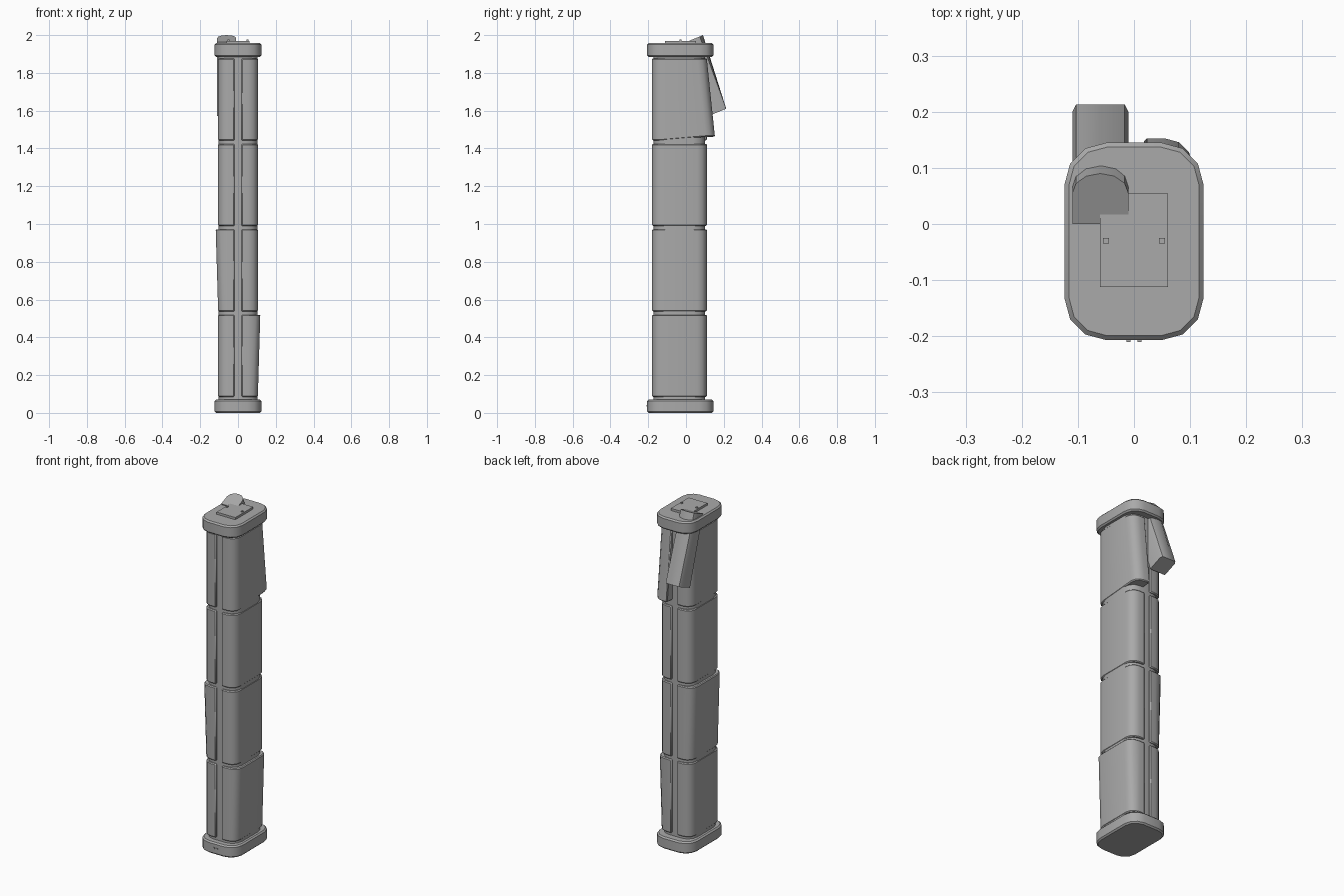
import bpy, bmesh, math

cube = bpy.data.objects.get("Cube")
if cube:
    bpy.data.objects.remove(cube, do_unlink=True)

grey = bpy.data.materials.new("mid_grey")
grey.use_nodes = True
COLOUR = (0.4, 0.4, 0.4, 1)
grey.diffuse_color = COLOUR
grey.node_tree.nodes["Principled BSDF"].inputs["Base Color"].default_value = COLOUR


def corner(cx, cy, r, start, segs=3):
    """Quarter arc from the start angle, in degrees."""
    return [(cx + r * math.cos(math.radians(start + 90 * i / segs)),
             cy + r * math.sin(math.radians(start + 90 * i / segs)))
            for i in range(segs + 1)]


def rounded_rect(hx, hy, r, cy):
    pts = []
    for i, (sx, sy) in enumerate([(1, 1), (-1, 1), (-1, -1), (1, -1)]):
        pts += corner(sx * (hx - r), cy + sy * (hy - r), r, 90 * i)
    return pts


def loft(name, bottom, top, bevel=0.0):
    """Solid between two rings of equal length."""
    bm = bmesh.new()
    a = [bm.verts.new(p) for p in bottom]
    b = [bm.verts.new(p) for p in top]
    bm.faces.new(a[::-1])
    bm.faces.new(b)
    for i in range(len(a)):
        j = (i + 1) % len(a)
        bm.faces.new((a[i], a[j], b[j], b[i]))
    bmesh.ops.recalc_face_normals(bm, faces=bm.faces)
    mesh = bpy.data.meshes.new(name)
    bm.to_mesh(mesh)
    bm.free()
    mesh.materials.append(grey)
    ob = bpy.data.objects.new(name, mesh)
    bpy.context.collection.objects.link(ob)
    bpy.ops.object.select_all(action='DESELECT')
    ob.select_set(True)
    bpy.context.view_layer.objects.active = ob
    bpy.ops.object.shade_smooth_by_angle(angle=math.radians(35))
    if bevel:
        mod = ob.modifiers.new("edge_bevel", 'BEVEL')
        mod.width = bevel
        mod.segments = 1
        mod.limit_method = 'ANGLE'
        mod.angle_limit = math.radians(50)
    return ob


def prism(name, outline, z0, z1, bevel=0.0):
    return loft(name, [(x, y, z0) for x, y in outline],
                [(x, y, z1) for x, y in outline], bevel)


def block(name, x, y, z, w, d, h):
    pts = [(x - w / 2, y - d / 2), (x + w / 2, y - d / 2),
           (x + w / 2, y + d / 2), (x - w / 2, y + d / 2)]
    return prism(name, pts, z, z + h)


# End caps and inner core
cap = rounded_rect(0.124, 0.176, 0.075, -0.031)
prism("bottom_cap", cap, 0, 0.07, 0.008)
prism("top_cap", cap, 1.885, 1.957, 0.008)
prism("core", rounded_rect(0.103, 0.136, 0.062, -0.035), 0.05, 1.9)

# Paired half shells in four tiers, a few of them bent outward
half = ([(0.018, -0.18)] + corner(0.055, -0.13, 0.05, -90)
        + corner(0.055, 0.06, 0.05, 0) + [(0.018, 0.11)])
Z0, STEP, GAP = 0.076, 0.4525, 0.009
for tier in range(4):
    low, high = Z0 + tier * STEP + GAP, Z0 + (tier + 1) * STEP - GAP
    for side, label in ((1, "left"), (-1, "right")):
        ring_low = [[side * x, y, low] for x, y in half]
        ring_high = [[side * x, y, high] for x, y in half]
        if (tier, side) in ((0, 1), (1, -1)):
            for p in ring_high:
                if abs(p[0]) > 0.06:
                    p[0] += side * 0.013
        if (tier, side) == (3, 1):
            for p in ring_low:
                if p[1] > 0:
                    p[1] += 0.043
                    p[2] += 0.02
        loft(f"{label}_panel_{tier + 1}", ring_low, ring_high, 0.005)

# Slanted rear lever: rounded top end, square lower end
X0, X1, MID = -0.11, -0.01, -0.06
arc = [(MID + 0.05 * math.cos(math.radians(a)), math.sin(math.radians(a)))
       for a in range(0, 181, 30)]
top_ring = [(X1, 0.0, 1.963)]
low_ring = [(X1, 0.12, 1.572)]
for x, s in arc:
    y = 0.055 + 0.035 * s
    top_ring.append((x, y, 1.963 + 0.41 * y))
    t = min(1, s * 2.2)
    low_ring.append((x, 0.2 + 0.013 * t, 1.605 + 0.005 * t))
top_ring.append((X0, 0.0, 1.963))
low_ring.append((X0, 0.12, 1.572))
loft("rear_lever", low_ring, top_ring)

# Top plate with two pegs, and two pegs on the front of the bottom cap
block("top_plate", 0, -0.029, 1.95, 0.122, 0.166, 0.02)
for s, label in ((1, "left"), (-1, "right")):
    block(f"{label}_plate_peg", s * 0.05, -0.03, 1.965, 0.01, 0.01, 0.011)
    block(f"{label}_cap_peg", s * 0.01, -0.204, 0.035, 0.007, 0.012, 0.007)
